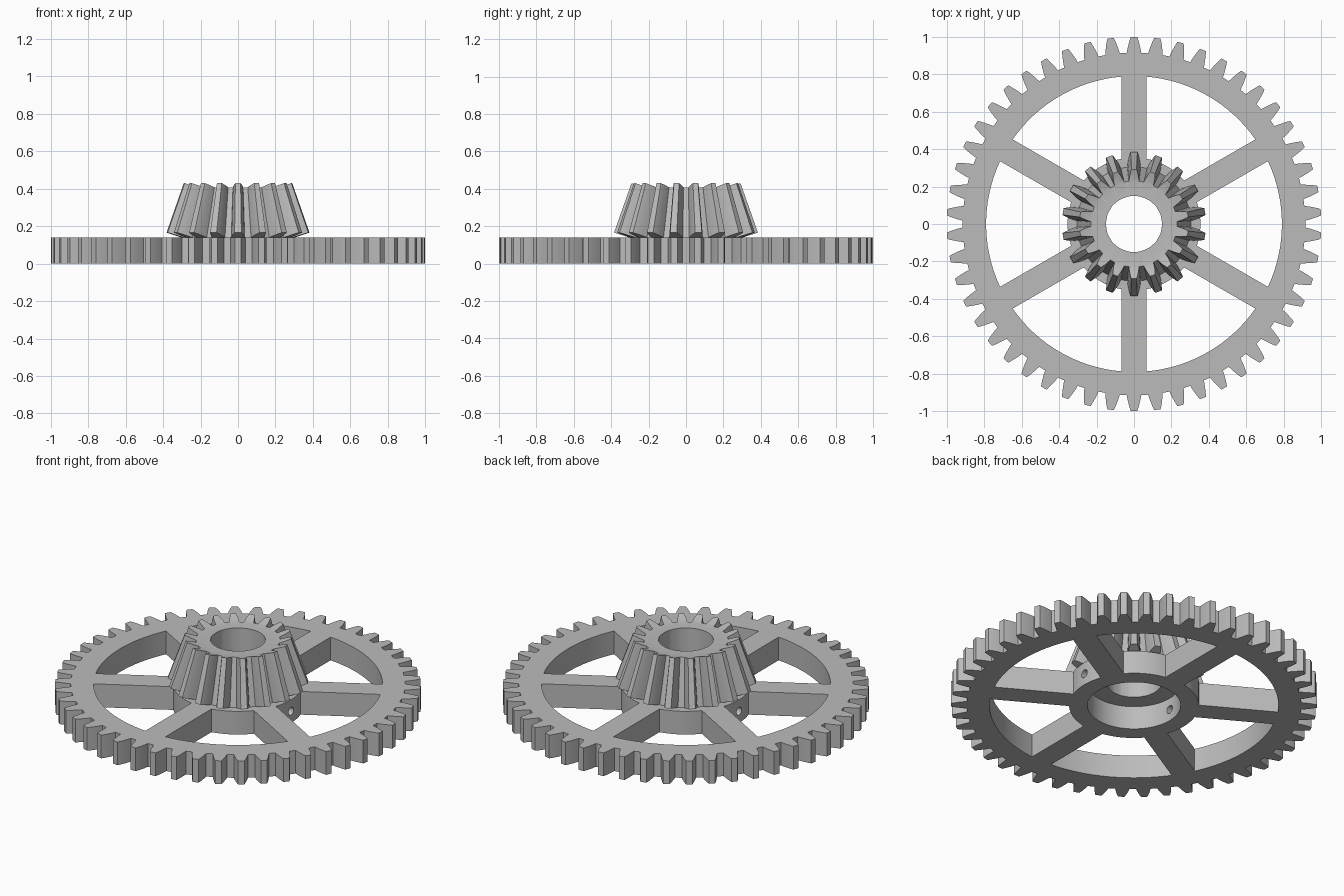
import bpy, bmesh
from math import sin, cos, asin, pi, radians

cube = bpy.data.objects.get("Cube")
if cube:
    bpy.data.objects.remove(cube, do_unlink=True)

# One plain grey metal
metal = bpy.data.materials.new("grey_metal")
metal.use_nodes = True
GREY = (0.5, 0.5, 0.5, 1)
metal.diffuse_color = GREY
metal.node_tree.nodes["Principled BSDF"].inputs["Base Color"].default_value = GREY

PLATE_H = 0.14
HUB_R, HUB_BORE = 0.355, 0.255
SPOKE_HALF, RIM_INNER = 0.067, 0.79

# Half a tooth: (fraction of tooth height, half width as fraction of pitch)
FLANK = [(0, .34), (.3, .29), (.6, .23), (.85, .175), (1, .135)]
TOOTH = [(t, -w) for t, w in FLANK] + [(t, w) for t, w in reversed(FLANK)]


def polar(r, a, z=0.0):
    return (r * cos(a), r * sin(a), z)


def arc(r, a0, a1, steps):
    return [polar(r, a0 + (a1 - a0) * i / steps) for i in range(steps + 1)]


def activate(obj):
    bpy.ops.object.select_all(action='DESELECT')
    obj.select_set(True)
    bpy.context.view_layer.objects.active = obj


def finish(obj):
    obj.data.materials.clear()
    obj.data.materials.append(metal)
    activate(obj)
    bpy.ops.object.shade_smooth_by_angle(angle=radians(25))


def extruded_outline(name, loops, height):
    """Fill nested closed outlines and extrude them up from the floor."""
    curve = bpy.data.curves.new(name, 'CURVE')
    curve.dimensions = '2D'
    curve.fill_mode = 'BOTH'
    curve.extrude = height / 2
    for loop in loops:
        spline = curve.splines.new('POLY')
        spline.points.add(len(loop) - 1)
        for point, co in zip(spline.points, loop):
            point.co = (*co, 1)
        spline.use_cyclic_u = True
    obj = bpy.data.objects.new(name, curve)
    bpy.context.collection.objects.link(obj)
    activate(obj)
    bpy.ops.object.convert(target='MESH')
    obj = bpy.context.object
    bm = bmesh.new()
    bm.from_mesh(obj.data)
    bmesh.ops.remove_doubles(bm, verts=bm.verts, dist=1e-5)
    bmesh.ops.translate(bm, verts=bm.verts, vec=(0, 0, height / 2))
    bmesh.ops.recalc_face_normals(bm, faces=bm.faces)
    bm.to_mesh(obj.data)
    bm.free()
    return obj


# Large spoked spur gear
teeth, root_r, tip_r = 50, 0.915, 1.0
pitch = 2 * pi / teeth
outline = [polar(root_r + (tip_r - root_r) * t, pi / 2 + (i + w) * pitch)
           for i in range(teeth) for t, w in TOOTH]
loops = [outline, arc(HUB_BORE, 0, 2 * pi, 64)[:-1]]
outer_half = pi / 6 - asin(SPOKE_HALF / RIM_INNER)
inner_half = pi / 6 - asin(SPOKE_HALF / HUB_R)
for k in range(6):
    mid = k * pi / 3
    loops.append(arc(RIM_INNER, mid - outer_half, mid + outer_half, 16)
                 + arc(HUB_R, mid + inner_half, mid - inner_half, 8))
spur_gear = extruded_outline("spoked_spur_gear", loops, PLATE_H)

# Set screw holes drilled across the hub
bpy.ops.mesh.primitive_cylinder_add(vertices=20, radius=0.024, depth=0.9,
                                    location=(0, 0, PLATE_H / 2), rotation=(0, pi / 2, 0))
drill = bpy.context.object
drill.name = "screw_hole_cutter"
drill.hide_render = True
cut = spur_gear.modifiers.new("screw_holes", 'BOOLEAN')
cut.operation = 'DIFFERENCE'
cut.solver = 'EXACT'
cut.object = drill
activate(spur_gear)
bpy.ops.object.modifier_apply(modifier=cut.name)
bpy.data.objects.remove(drill, do_unlink=True)
finish(spur_gear)


# Bevel gear on top of the hub
def bevel_gear(name, teeth, bore, ends):
    """ends: (root radius, root z, tip radius, tip z) for the large and small end."""
    bm = bmesh.new()
    pitch = 2 * pi / teeth
    rings, bores = [], []
    points = TOOTH + [(0, 0.5)]          # the last point is the middle of the gap
    n, last = len(points), len(TOOTH) - 1
    for rr, rz, tr, tz in ends:
        ring, hole = [], []
        for i in range(teeth):
            for j, (t, w) in enumerate(points):
                a = pi / 2 + (i + w) * pitch
                ring.append(bm.verts.new(polar(rr + (tr - rr) * t, a, rz + (tz - rz) * t)))
                if j in (0, last, n - 1):
                    hole.append(bm.verts.new(polar(bore, a, rz)))
        rings.append(ring)
        bores.append(hole)
    # flanks and bore wall
    for low, high in (rings, bores):
        for i in range(len(low)):
            k = (i + 1) % len(low)
            bm.faces.new((low[i], low[k], high[k], high[i]))
    # tooth ends and flat ring around the bore
    for ring, hole in zip(rings, bores):
        base = [v for i, v in enumerate(ring) if i % n in (0, last, n - 1)]
        for i in range(teeth):
            bm.faces.new(ring[i * n:i * n + last + 1])
        for i in range(len(base)):
            k = (i + 1) % len(base)
            bm.faces.new((base[i], base[k], hole[k], hole[i]))
    bmesh.ops.recalc_face_normals(bm, faces=bm.faces)
    mesh = bpy.data.meshes.new(name)
    bm.to_mesh(mesh)
    bm.free()
    obj = bpy.data.objects.new(name, mesh)
    bpy.context.collection.objects.link(obj)
    finish(obj)
    return obj


bevel_gear("bevel_gear", 18, 0.15,
           [(0.305, PLATE_H, 0.385, 0.166), (0.23, 0.408, 0.292, 0.43)])
